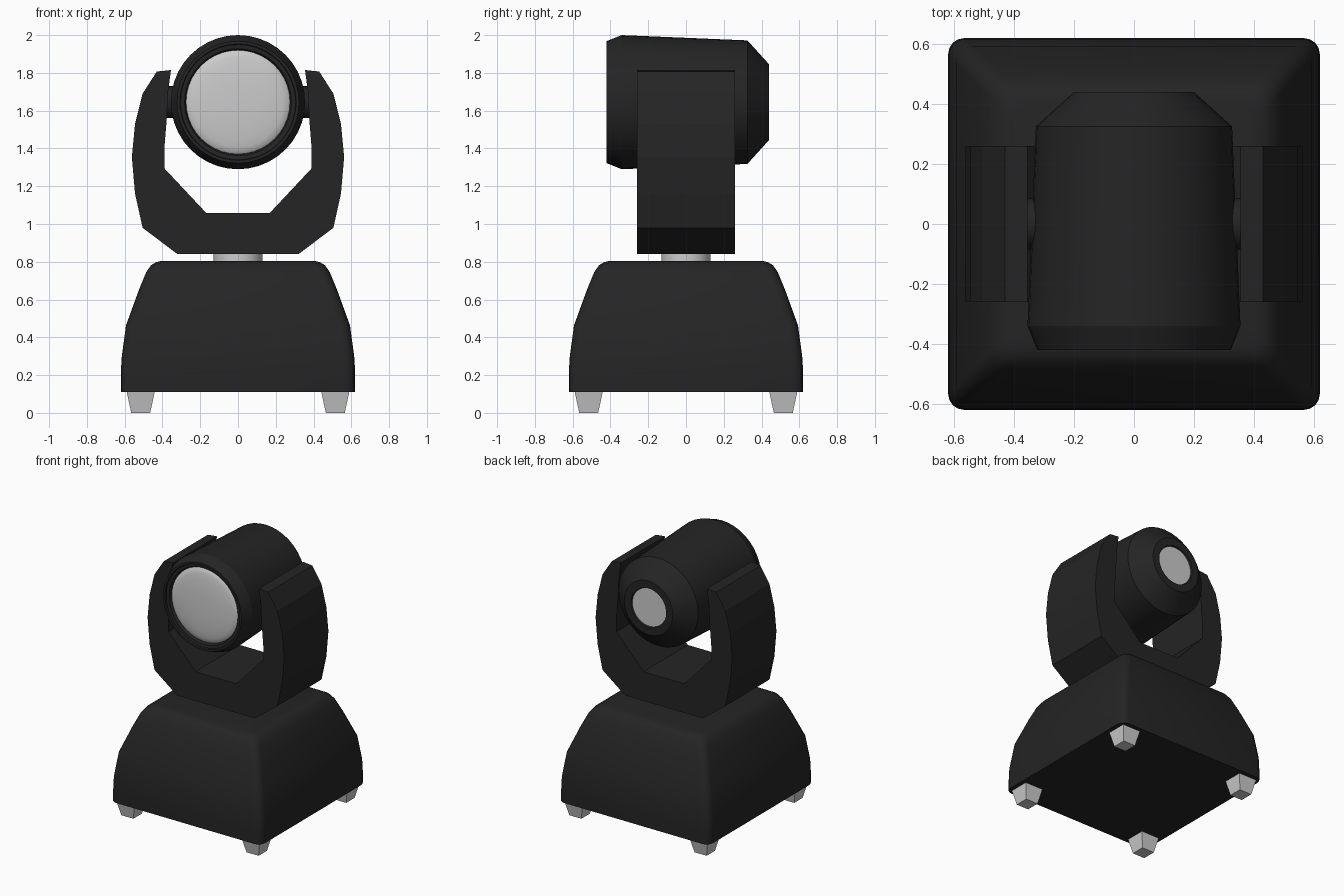
import bpy, bmesh
from math import sin, cos, pi, radians

if "Cube" in bpy.data.objects:
    bpy.data.objects.remove(bpy.data.objects["Cube"])

black = bpy.data.materials.new("black_housing")
black.diffuse_color = (0.018, 0.018, 0.018, 1)
black.use_nodes = True
black.node_tree.nodes["Principled BSDF"].inputs["Base Color"].default_value = black.diffuse_color
HEAD_Z = 1.645


def finish(name, bm, mat=None, smooth=None):
    bmesh.ops.remove_doubles(bm, verts=bm.verts, dist=1e-5)
    bmesh.ops.recalc_face_normals(bm, faces=bm.faces)
    me = bpy.data.meshes.new(name)
    bm.to_mesh(me)
    bm.free()
    ob = bpy.data.objects.new(name, me)
    bpy.context.collection.objects.link(ob)
    if mat:
        me.materials.append(mat)
    if smooth:
        bpy.ops.object.select_all(action='DESELECT')
        ob.select_set(True)
        bpy.context.view_layer.objects.active = ob
        bpy.ops.object.shade_smooth_by_angle(angle=radians(smooth))
    return ob


def loft(rings, cap_start=True, cap_end=True):
    bm = bmesh.new()
    loops = [[bm.verts.new(p) for p in r] for r in rings]
    n = len(loops[0])
    for a, b in zip(loops, loops[1:]):
        for i in range(n):
            j = (i + 1) % n
            bm.faces.new((a[i], a[j], b[j], b[i]))
    if cap_start:
        bm.faces.new(loops[0][::-1])
    if cap_end:
        bm.faces.new(loops[-1])
    return bm


def rounded_square(h, z, r, seg=4):
    pts = []
    for k in range(4):
        c = pi / 4 + k * pi / 2
        cx, cy = (h - r) * 2**.5 * cos(c), (h - r) * 2**.5 * sin(c)
        for s in range(seg + 1):
            a = k * pi / 2 + s / seg * pi / 2
            pts.append((cx + r * cos(a), cy + r * sin(a), z))
    return pts


def ring_y(r, y, n=40):
    return [(r * cos(2 * pi * i / n), y, HEAD_Z + r * sin(2 * pi * i / n)) for i in range(n)]


def ring_x(r, x, n=24):
    return [(x, r * cos(2 * pi * i / n), HEAD_Z + r * sin(2 * pi * i / n)) for i in range(n)]


# Base housing: stacked rounded squares
base = [(0.62, 0.11), (0.62, 0.20), (0.617, 0.285), (0.593, 0.463), (0.525, 0.65),
        (0.486, 0.745), (0.46, 0.782), (0.435, 0.797), (0.405, 0.805)]
finish("base_housing", loft([rounded_square(h, z, 0.055) for h, z in base]), black, 30)

# Tapered feet
for sx in (-1, 1):
    for sy in (-1, 1):
        rings = [[(sx * 0.515 + a * h, sy * 0.515 + b * h, z)
                  for a, b in ((-1, -1), (1, -1), (1, 1), (-1, 1))]
                 for h, z in ((0.05, 0), (0.075, 0.115))]
        finish("foot", loft(rings))

# Pan neck
finish("pan_neck", loft([[(0.13 * cos(pi * i / 16), 0.13 * sin(pi * i / 16), z)
                          for i in range(32)] for z in (0.79, 0.86)]), None, 30)

# Yoke: mirrored half profile, extruded in y
half = [(0.32, 0.84), (0.505, 0.98), (0.545, 1.16), (0.562, 1.355), (0.545, 1.53),
        (0.505, 1.69), (0.43, 1.807), (0.355, 1.815), (0.37, 1.70), (0.377, 1.56),
        (0.39, 1.40), (0.39, 1.295), (0.167, 1.057)]
outline = half + [(-x, z) for x, z in reversed(half)]
finish("yoke", loft([[(x, y, z) for x, z in outline] for y in (-0.26, 0.26)]), black)

# Tilt pivots
for s in (-1, 1):
    finish("tilt_pivot", loft([ring_x(0.085, s * x) for x in (0.31, 0.40)]), black, 30)

# Head shell: turned about y, open where the lenses sit
shell = [(0.275, -0.385), (0.283, -0.405), (0.305, -0.408), (0.308, -0.42), (0.323, -0.42),
         (0.355, -0.34), (0.327, 0.325), (0.20, 0.44), (0.145, 0.44), (0.14, 0.43)]
finish("head_shell", loft([ring_y(r, y) for r, y in shell], False, False), black, 20)

# Domed front lens
dome = [(0.275 * sin(a), -0.385 - 0.03 * cos(a)) for a in
        [pi / 2 * k / 6 for k in range(6, 0, -1)]]
finish("front_lens", loft([ring_y(r, y) for r, y in dome], False), None, 40)

# Rear disc
finish("rear_disc", loft([ring_y(0.14, 0.43), ring_y(0.07, 0.43)], False))
